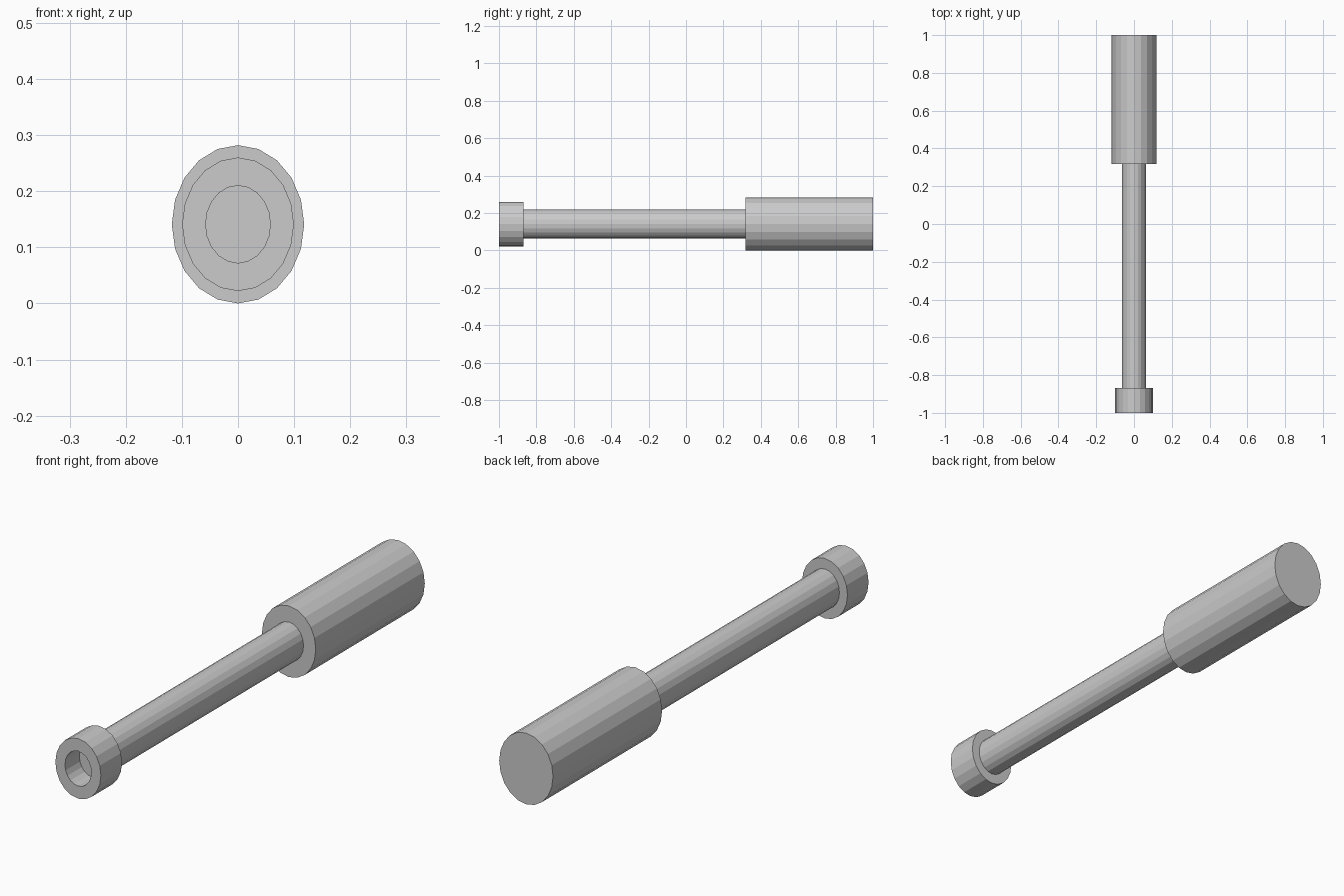
import bpy, bmesh
from math import sin, cos, tau

if "Cube" in bpy.data.objects:
    bpy.data.objects.remove(bpy.data.objects["Cube"])

SIDES = 20
CENTRE_Z = 0.141
SQUASH = 0.118 / 0.141   # sections are slightly narrower than tall


def lathe(name, profile):
    """Capped, flat-shaded oval solid along y from (y, half-height) rings."""
    bm = bmesh.new()
    rings = []
    for y, r in profile:
        rings.append([bm.verts.new((r * SQUASH * sin(tau * i / SIDES), y,
                                    CENTRE_Z + r * cos(tau * i / SIDES)))
                      for i in range(SIDES)])
    for a, b in zip(rings, rings[1:]):
        for i in range(SIDES):
            j = (i + 1) % SIDES
            bm.faces.new((a[i], a[j], b[j], b[i]))
    bm.faces.new(rings[0])
    bm.faces.new(rings[-1])
    bmesh.ops.recalc_face_normals(bm, faces=bm.faces)
    mesh = bpy.data.meshes.new(name)
    bm.to_mesh(mesh)
    bm.free()
    obj = bpy.data.objects.new(name, mesh)
    bpy.context.collection.objects.link(obj)
    return obj


# Thick grip at the back
lathe("grip", [(0.318, 0.141), (1.0, 0.141)])

# Slim rod between grip and collar
lathe("shaft", [(-0.868, 0.077), (0.318, 0.077)])

# Front collar with a blind socket in its face
lathe("collar", [(-0.91, 0.069), (-1.0, 0.069), (-1.0, 0.119), (-0.868, 0.119)])
